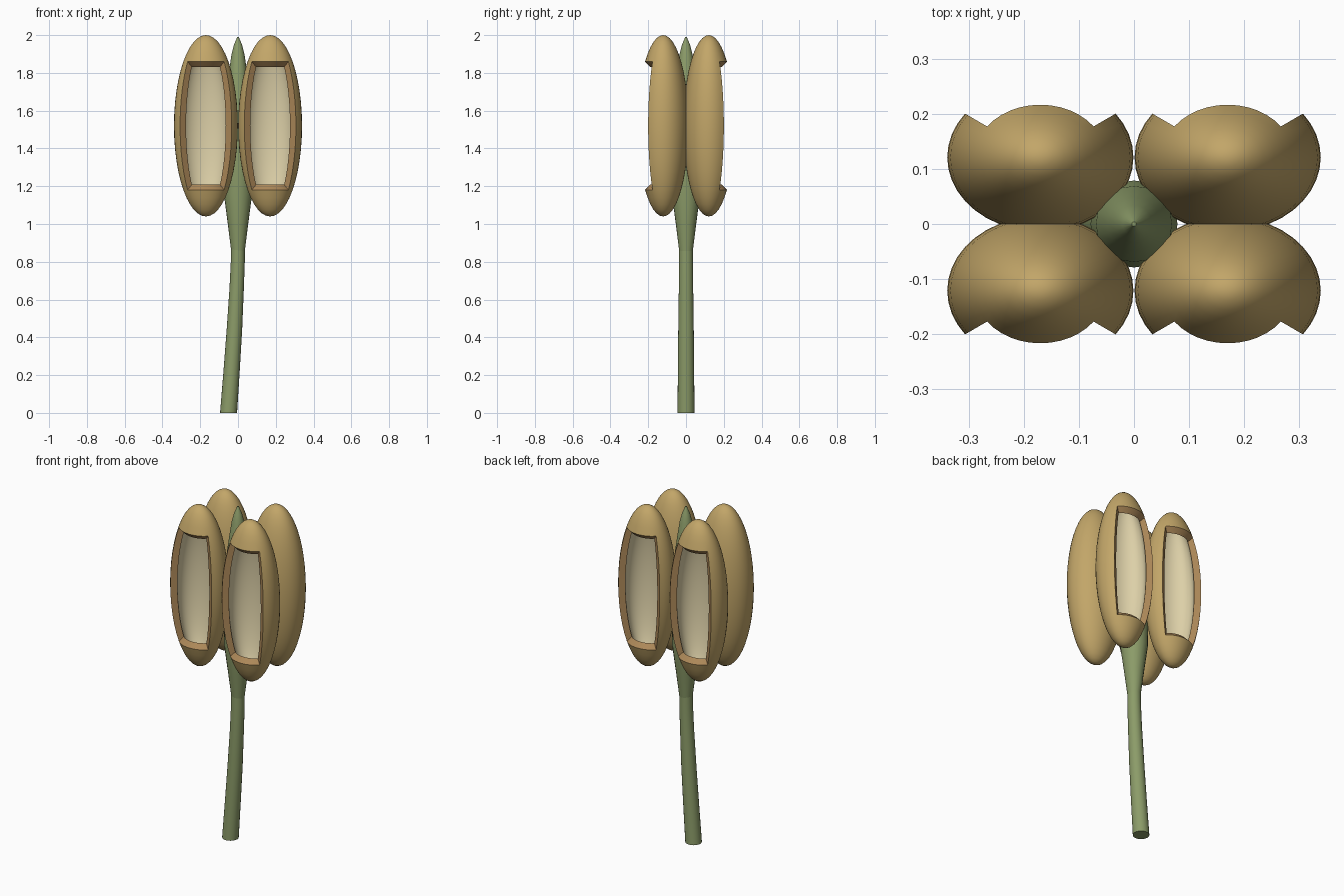
import bpy, bmesh
from math import sin, cos, pi, radians

if "Cube" in bpy.data.objects:
    bpy.data.objects.remove(bpy.data.objects["Cube"])


def material(name, rgb):
    m = bpy.data.materials.new(name)
    m.diffuse_color = (*rgb, 1)
    m.use_nodes = True
    m.node_tree.nodes["Principled BSDF"].inputs["Base Color"].default_value = m.diffuse_color
    return m


GREEN = material("stalk_green", (0.26, 0.33, 0.14))
TAN = material("sac_tan", (0.54, 0.38, 0.14))
RIM = material("cut_edge_brown", (0.42, 0.25, 0.10))
PALE = material("lining_cream", (0.72, 0.63, 0.39))


def finish(bm, name, mats):
    bmesh.ops.remove_doubles(bm, verts=bm.verts, dist=1e-5)
    bmesh.ops.recalc_face_normals(bm, faces=bm.faces)
    me = bpy.data.meshes.new(name)
    bm.to_mesh(me)
    bm.free()
    ob = bpy.data.objects.new(name, me)
    bpy.context.collection.objects.link(ob)
    for m in mats:
        me.materials.append(m)
    bpy.ops.object.select_all(action='DESELECT')
    ob.select_set(True)
    bpy.context.view_layer.objects.active = ob
    bpy.ops.object.shade_smooth_by_angle(angle=radians(30))
    return ob


def tube(name, rings, sides, mat):
    """Round tube through (x, z, radius) stations, capped at both ends."""
    bm = bmesh.new()
    loops = [[bm.verts.new((x + r * cos(2 * pi * i / sides), r * sin(2 * pi * i / sides), z))
              for i in range(sides)] for x, z, r in rings]
    for a, b in zip(loops, loops[1:]):
        for i in range(sides):
            k = (i + 1) % sides
            bm.faces.new((a[i], a[k], b[k], b[i]))
    bm.faces.new(loops[0])
    bm.faces.new(loops[-1])
    return finish(bm, name, [mat])


SEGS, RINGS = 40, 24
I0, I1, J0, J1 = 4, 16, 6, 18      # window span in longitude and latitude steps


def sac(name, cx, side):
    """Hollow ellipsoid with a window cut through its outward wall."""
    bm = bmesh.new()

    def grid(a, b, c):
        return [[bm.verts.new((cx + a * cos(t) * cos(p), side * (0.121 + b * sin(t) * cos(p)),
                               1.52 + c * sin(p)))
                 for t in [2 * pi * i / SEGS for i in range(SEGS)]]
                for p in [-pi / 2 + pi * j / RINGS for j in range(RINGS + 1)]]

    outer = grid(0.169, 0.135, 0.48)
    inner = grid(0.130, 0.097, 0.441)
    for g, mat in ((outer, 0), (inner, 2)):
        for j in range(RINGS):
            for i in range(SEGS):
                if I0 <= i < I1 and J0 <= j < J1:
                    continue
                k = (i + 1) % SEGS
                bm.faces.new((g[j][i], g[j][k], g[j + 1][k], g[j + 1][i])).material_index = mat
    # cut wall around the window
    path = ([(J0, i) for i in range(I0, I1)] + [(j, I1) for j in range(J0, J1)]
            + [(J1, i) for i in range(I1, I0, -1)] + [(j, I0) for j in range(J1, J0, -1)])
    for (j, i), (q, p) in zip(path, path[1:] + path[:1]):
        bm.faces.new((outer[j][i], outer[q][p], inner[q][p], inner[j][i])).material_index = 1
    return finish(bm, name, [TAN, RIM, PALE])


# slightly bent stalk
tube("filament", [(-0.050, 0, 0.045), (-0.034, 0.22, 0.043), (-0.019, 0.44, 0.041),
                  (-0.007, 0.66, 0.038), (-0.001, 0.80, 0.037), (0, 0.95, 0.036)], 20, GREEN)

# tapered core joining the four sacs
tube("connective", [(0, 0.84, 0.034), (0, 1.0, 0.054), (0, 1.16, 0.075), (0, 1.45, 0.079),
                    (0, 1.65, 0.069), (0, 1.80, 0.049), (0, 1.90, 0.034),
                    (0, 1.95, 0.021), (0, 1.99, 0.004)], 20, GREEN)

# four opened pollen sacs
for yname, side in (("front", -1), ("back", 1)):
    for xname, cx in (("left", -0.17), ("right", 0.17)):
        sac(f"pollen_sac_{yname}_{xname}", cx, side)
